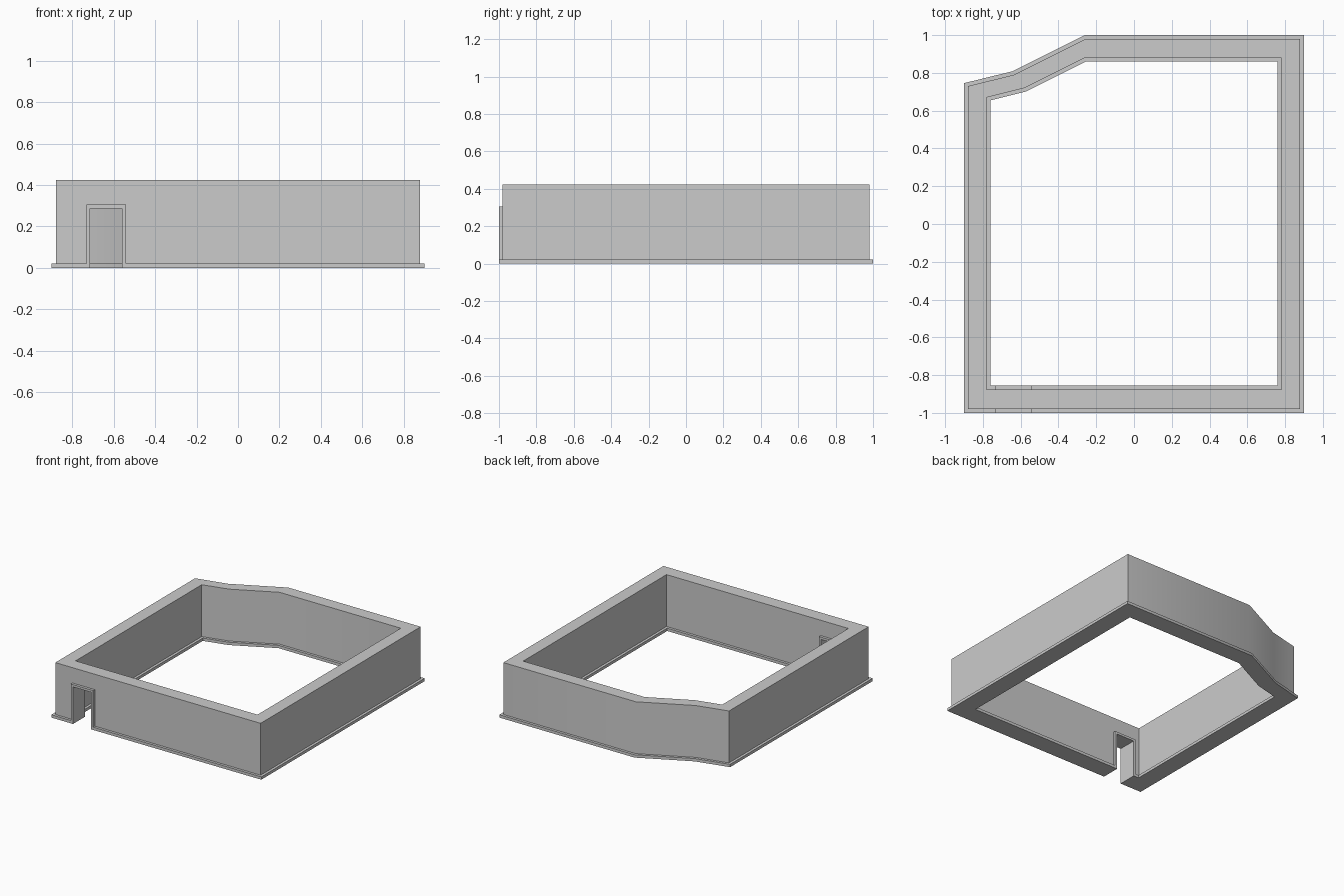
import bpy
import bmesh
import math
from mathutils import Vector

cube = bpy.data.objects.get("Cube")
if cube:
    bpy.data.objects.remove(cube, do_unlink=True)

# Plain grey for everything
grey = bpy.data.materials.new("wall grey")
grey.use_nodes = True
grey.diffuse_color = (0.6, 0.6, 0.6, 1)
grey.node_tree.nodes["Principled BSDF"].inputs["Base Color"].default_value = (0.6, 0.6, 0.6, 1)

WALL_TOP, SKIRT_TOP, SKIRT = 0.424, 0.022, 0.02
DOOR_L, DOOR_R, DOOR_TOP, TRIM = -0.715, -0.56, 0.287, 0.018

# Wall footprints, counter-clockwise from the front left of the plan
OUTER = [(-0.88, -0.98), (0.88, -0.98), (0.88, 0.98),
         (-0.255, 0.98), (-0.635, 0.79), (-0.88, 0.73)]
INNER = [(-0.78, -0.875), (0.78, -0.875), (0.78, 0.88),
         (-0.26, 0.88), (-0.58, 0.72), (-0.78, 0.67)]


def finish(name, bm):
    bmesh.ops.recalc_face_normals(bm, faces=bm.faces)
    mesh = bpy.data.meshes.new(name)
    bm.to_mesh(mesh)
    bm.free()
    mesh.materials.append(grey)
    ob = bpy.data.objects.new(name, mesh)
    bpy.context.collection.objects.link(ob)
    return ob


def offset(loop, dist):
    """Move every side of a closed footprint outward by dist."""
    pts = [Vector(p) for p in loop]
    result = []
    for i, p in enumerate(pts):
        a = (p - pts[i - 1]).normalized()
        b = (pts[(i + 1) % len(pts)] - p).normalized()
        na, nb = Vector((a.y, -a.x)), Vector((b.y, -b.x))
        result.append(p + (na + nb) * dist / (1 + na.dot(nb)))
    return result


def ring(name, levels):
    """Bridge a closed series of (footprint, height) loops."""
    bm = bmesh.new()
    loops = [[bm.verts.new((p[0], p[1], z)) for p in fp] for fp, z in levels]
    for k, low in enumerate(loops):
        high = loops[(k + 1) % len(loops)]
        for i in range(len(low)):
            j = (i + 1) % len(low)
            bm.faces.new((low[i], low[j], high[j], high[i]))
    return finish(name, bm)


def extrude_y(name, profile, y0, y1):
    """Extrude an x-z outline from y0 to y1."""
    bm = bmesh.new()
    face = bm.faces.new([bm.verts.new((x, y0, z)) for x, z in profile])
    moved = bmesh.ops.extrude_face_region(bm, geom=[face])["geom"]
    verts = [g for g in moved if isinstance(g, bmesh.types.BMVert)]
    bmesh.ops.translate(bm, verts=verts, vec=(0, y1 - y0, 0))
    return finish(name, bm)


# Perimeter wall with its skirting ledge on both sides
skirt_out, skirt_in = offset(OUTER, SKIRT), offset(INNER, -SKIRT)
wall = ring("perimeter_wall", [
    (skirt_out, 0), (skirt_out, SKIRT_TOP), (OUTER, SKIRT_TOP), (OUTER, WALL_TOP),
    (INNER, WALL_TOP), (INNER, SKIRT_TOP), (skirt_in, SKIRT_TOP), (skirt_in, 0)])
bpy.context.view_layer.objects.active = wall
wall.select_set(True)
bpy.ops.object.shade_smooth_by_angle(angle=math.radians(30))

# Doorway cut right through to the floor
cutter = extrude_y("doorway_cutter", [(DOOR_L, -0.1), (DOOR_R, -0.1),
                   (DOOR_R, DOOR_TOP), (DOOR_L, DOOR_TOP)], -1.1, -0.7)
cutter.hide_render = True
cutter.hide_viewport = True
cut = wall.modifiers.new("doorway", "BOOLEAN")
cut.operation = "DIFFERENCE"
cut.solver = "EXACT"
cut.object = cutter

# Door trim outside and inside, standing on the skirting
l, r, t = DOOR_L - TRIM, DOOR_R + TRIM, DOOR_TOP + TRIM
trim = [(l, SKIRT_TOP), (DOOR_L, SKIRT_TOP), (DOOR_L, DOOR_TOP), (DOOR_R, DOOR_TOP),
        (DOOR_R, SKIRT_TOP), (r, SKIRT_TOP), (r, t), (l, t)]
extrude_y("outer_door_trim", trim, OUTER[0][1] - SKIRT, OUTER[0][1])
extrude_y("inner_door_trim", trim, INNER[0][1], INNER[0][1] + SKIRT)
